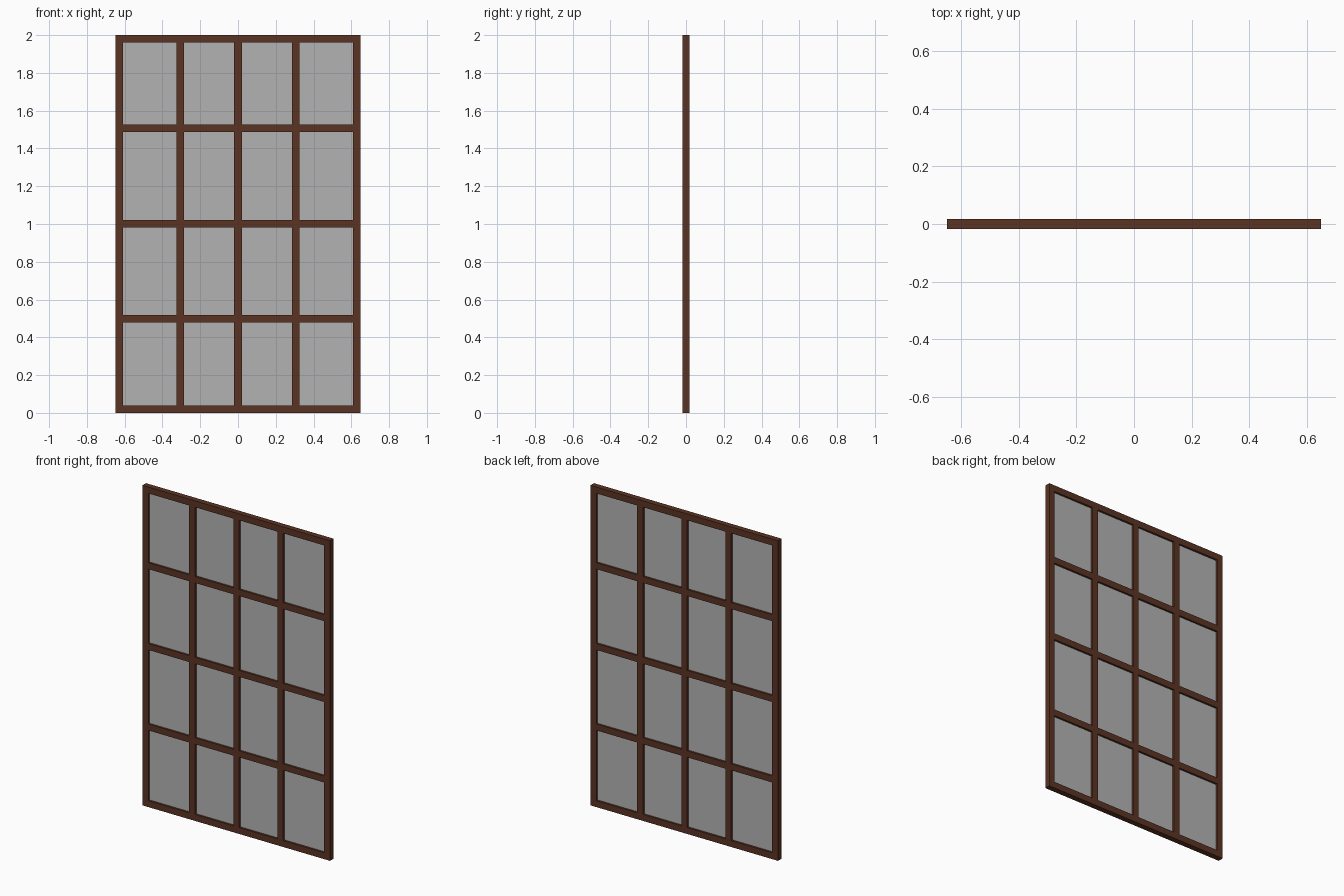
import bpy

if "Cube" in bpy.data.objects:
    bpy.data.objects.remove(bpy.data.objects["Cube"])

W, H, D, BAR = 1.296, 2.0, 0.035, 0.04


def material(name, color):
    m = bpy.data.materials.new(name)
    m.diffuse_color = color
    m.use_nodes = True
    m.node_tree.nodes["Principled BSDF"].inputs["Base Color"].default_value = m.diffuse_color
    return m


wood = material("dark_wood", (0.105, 0.033, 0.017, 1))
glass = material("glass", (0.45, 0.45, 0.45, 0.6))


def box(name, center, size, mat):
    bpy.ops.mesh.primitive_cube_add(size=1, location=center)
    ob = bpy.context.object
    ob.name = name
    ob.scale = size
    bpy.ops.object.transform_apply(location=False, rotation=False, scale=True)
    ob.data.materials.append(mat)
    return ob


# outer frame: two full-height stiles, rails fitted between them
inner_w = W - 2 * BAR
inner_h = H - 2 * BAR
for side, s in (("left", -1), ("right", 1)):
    box(side + "_stile", (s * (W - BAR) / 2, 0, H / 2), (BAR, D, H), wood)
for name, z in (("bottom_rail", BAR / 2), ("top_rail", H - BAR / 2)):
    box(name, (0, 0, z), (inner_w, D, BAR), wood)

# upright glazing bars
bar_x = (-0.305, 0, 0.305)
for x in bar_x:
    box("upright_bar", (x, 0, H / 2), (BAR, D, inner_h), wood)

# cross bars, fitted between the uprights
edges = [-inner_w / 2]
for x in bar_x:
    edges += [x - BAR / 2, x + BAR / 2]
edges.append(inner_w / 2)
for z in (0.499, 1.002, 1.507):
    for a, b in zip(edges[::2], edges[1::2]):
        box("cross_bar", ((a + b) / 2, 0, z), (b - a, D, BAR), wood)

# one glass sheet set in the middle of the frame
box("glass_pane", (0, 0, H / 2), (inner_w, 0.01, inner_h), glass)
